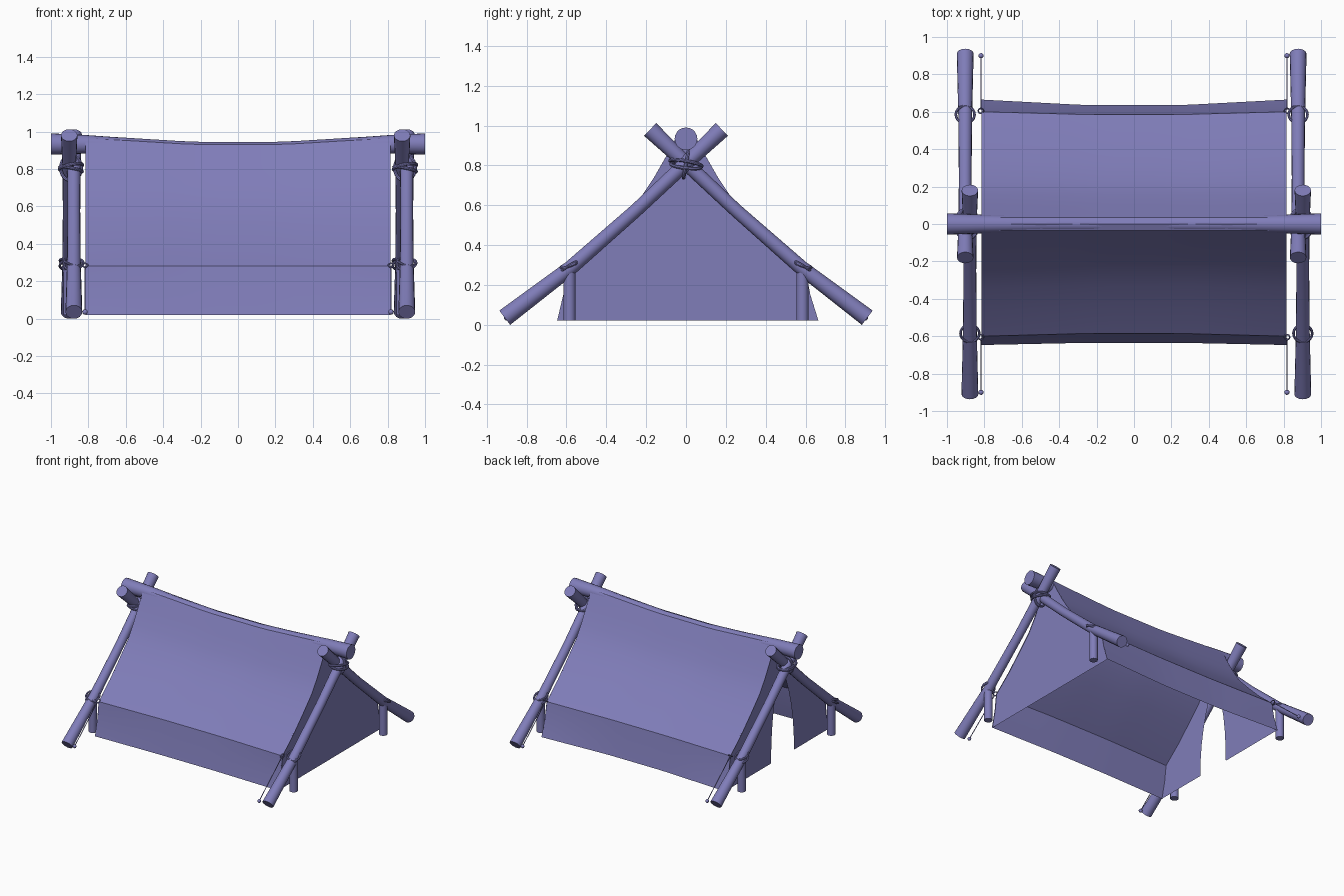
import bpy, bmesh, math
from mathutils import Vector

if "Cube" in bpy.data.objects:
    bpy.data.objects.remove(bpy.data.objects["Cube"])

COLOUR = (0.215, 0.205, 0.485, 1)
mat = bpy.data.materials.new("dusty purple")
mat.use_nodes = True
mat.diffuse_color = COLOUR
mat.node_tree.nodes["Principled BSDF"].inputs["Base Color"].default_value = COLOUR
mat.node_tree.nodes["Principled BSDF"].inputs["Roughness"].default_value = 0.8


def finish(bm, name, angle=30, recalc=True):
    if recalc:
        bmesh.ops.recalc_face_normals(bm, faces=bm.faces)
    me = bpy.data.meshes.new(name)
    bm.to_mesh(me)
    bm.free()
    me.materials.append(mat)
    ob = bpy.data.objects.new(name, me)
    bpy.context.collection.objects.link(ob)
    bpy.ops.object.select_all(action='DESELECT')
    ob.select_set(True)
    bpy.context.view_layer.objects.active = ob
    bpy.ops.object.shade_smooth_by_angle(angle=math.radians(angle))
    return ob


def tube(name, path, radii, sides=16, closed=False):
    """Round tube lofted along a path that lies roughly in one plane."""
    pts = [Vector(p) for p in path]
    n = len(pts)
    bm = bmesh.new()
    normal = Vector((1, 0, 0))
    if closed:
        normal = (pts[0] - pts[n // 2]).cross(pts[n // 4] - pts[n // 2]).normalized()
    elif abs((pts[-1] - pts[0]).normalized().x) > 0.9:
        normal = Vector((0, 1, 0))
    rings = []
    for i, p in enumerate(pts):
        a = pts[(i - 1) % n] if closed else pts[max(i - 1, 0)]
        b = pts[(i + 1) % n] if closed else pts[min(i + 1, n - 1)]
        side = (b - a).cross(normal).normalized()
        up = side.cross(b - a).normalized()
        angles = [2 * math.pi * k / sides for k in range(sides)]
        rings.append([bm.verts.new(p + radii[i] * (math.cos(t) * side + math.sin(t) * up))
                      for t in angles])
    for i in range(n if closed else n - 1):
        r, s = rings[i], rings[(i + 1) % n]
        for k in range(sides):
            j = (k + 1) % sides
            bm.faces.new((r[k], r[j], s[j], s[k]))
    if not closed:
        bm.faces.new(rings[0])
        bm.faces.new(rings[-1])
    return finish(bm, name, 40)


def loop(name, centre, axis_a, axis_b, thick=0.009):
    """Elliptical rope loop spanned by two half-axis vectors."""
    c, a, b = Vector(centre), Vector(axis_a), Vector(axis_b)
    path = [c + a * math.cos(t) + b * math.sin(t)
            for t in (2 * math.pi * k / 24 for k in range(24))]
    return tube(name, path, [thick] * 24, 8, True)


# Canvas cross-section at a given x, from ridge to ground on one side
END = 0.815
ROOF = [(0.035, 0.965), (0.06, 0.92), (0.1, 0.845), (0.16, 0.74), (0.23, 0.635),
        (0.34, 0.52), (0.46, 0.4), (0.6, 0.28)]


def section(x, side):
    u = max(0, (abs(x) / END - 0.3) / 0.7)
    drop = 0.035 * (1 - u)
    pts = [(0, 0.98 - drop)]
    for y, z in ROOF:
        pts.append((y - 0.015 * (1 - u) * y / 0.6, z - drop * max(0, (z - 0.28) / 0.7)))
    foot = 0.635 + (0.03 if side > 0 else 0.012) * u
    eave = pts[-1]
    pts.append(((eave[0] * 0.55 + foot * 0.45) - 0.005 * u, 0.15))
    pts.append((foot, 0.02))
    return [(side * y, z) for y, z in pts]


# Roof sheet with its low side walls
bm = bmesh.new()
cols = []
for i in range(17):
    x = -END + 2 * END * i / 16
    outline = section(x, -1)[::-1] + section(x, 1)[1:]
    cols.append([bm.verts.new((x, y, z)) for y, z in outline])
for a, b in zip(cols, cols[1:]):
    for k in range(len(a) - 1):
        bm.faces.new((a[k], b[k], b[k + 1], a[k + 1]))
finish(bm, "canvas_roof", recalc=False)

# Closed gable
bm = bmesh.new()
back, front = section(END, 1), section(END, -1)
bm.faces.new([bm.verts.new((END - 0.005, y, z)) for y, z in front[::-1] + back[1:]])
finish(bm, "closed_gable")

# Open gable: two curtains parted along a curved slit
for side, word in ((1, "back"), (-1, "front")):
    bm = bmesh.new()
    gap = 0.12 if side > 0 else 0.17
    rows = []
    for y, z in section(-END, side):
        h = min(1, max(0, (z - 0.02) / 0.76))
        inner = -0.04 + side * gap * (1 - h ** 2.2)
        if z > 0.78:
            inner = 0
        if abs(y) < 0.001:
            inner = y
        rows.append([bm.verts.new((-END + 0.005, v, z)) for v in (inner, y)])
    for a, b in zip(rows, rows[1:]):
        bm.faces.new((a[0], a[1], b[1], b[0]))
    bmesh.ops.remove_doubles(bm, verts=bm.verts, dist=0.0005)
    finish(bm, word + "_curtain")

# Ridge pole, sagging slightly under the canvas
tube("ridge_pole", [(x, 0, 0.893 + 0.04 * min(1, abs(x) / 0.85)) for x in
                    (-1, -0.82, -0.5, 0, 0.5, 0.82, 1)],
     [0.057, 0.05, 0.042, 0.04, 0.042, 0.05, 0.057], 20)

# Crossed poles, posts, lashings and guy lines at both ends
for ex, end in ((1, "left"), (-1, "right")):
    for sy, word in ((1, "back"), (-1, "front")):
        tag = end + "_" + word
        x = ex * (0.89 - 0.0125 * ex * sy)
        path = [(-0.91, 0.035), (-0.58, 0.285), (-0.25, 0.575), (0, 0.81), (0.18, 0.98)]
        tube(tag + "_leaning_pole", [(x, -sy * y, z) for y, z in path],
             [0.045, 0.037, 0.034, 0.036, 0.044])
        tube(tag + "_post", [(x, sy * 0.585, 0.02), (x, sy * 0.585, 0.28)], [0.031, 0.031])
        for k in (0, 1):
            loop(tag + "_post_lashing", (x, sy * 0.585, 0.29 + 0.012 * k),
                 (0.05, 0, 0.008 - 0.016 * k), (0, sy * 0.046, -0.028 + 0.012 * k), 0.007)
        # Guy line from the eave ring to a small peg
        gx = ex * (END + 0.003)
        loop(tag + "_eave_ring", (gx, sy * 0.605, 0.285), (0.014, 0, 0), (0, 0.014, 0.01), 0.004)
        tube(tag + "_guy_line", [(gx, sy * 0.61, 0.28), (gx, sy * 0.9, 0.035)], [0.003] * 2, 6)
        bm = bmesh.new()
        bmesh.ops.create_uvsphere(bm, u_segments=12, v_segments=8, radius=0.014)
        bmesh.ops.translate(bm, verts=bm.verts, vec=(gx, sy * 0.9, 0.035))
        finish(bm, tag + "_peg", 60)
    cx = ex * 0.893
    loop(end + "_cross_lashing", (cx, 0, 0.81), (0.062, 0, 0.012), (0, 0.08, -0.014))
    loop(end + "_cross_lashing_lower", (cx, 0, 0.798), (0.06, 0, -0.012), (0, 0.075, -0.008))
    loop(end + "_upright_lashing", (cx, 0, 0.805), (0.055, 0, 0), (0, 0.012, 0.068))
